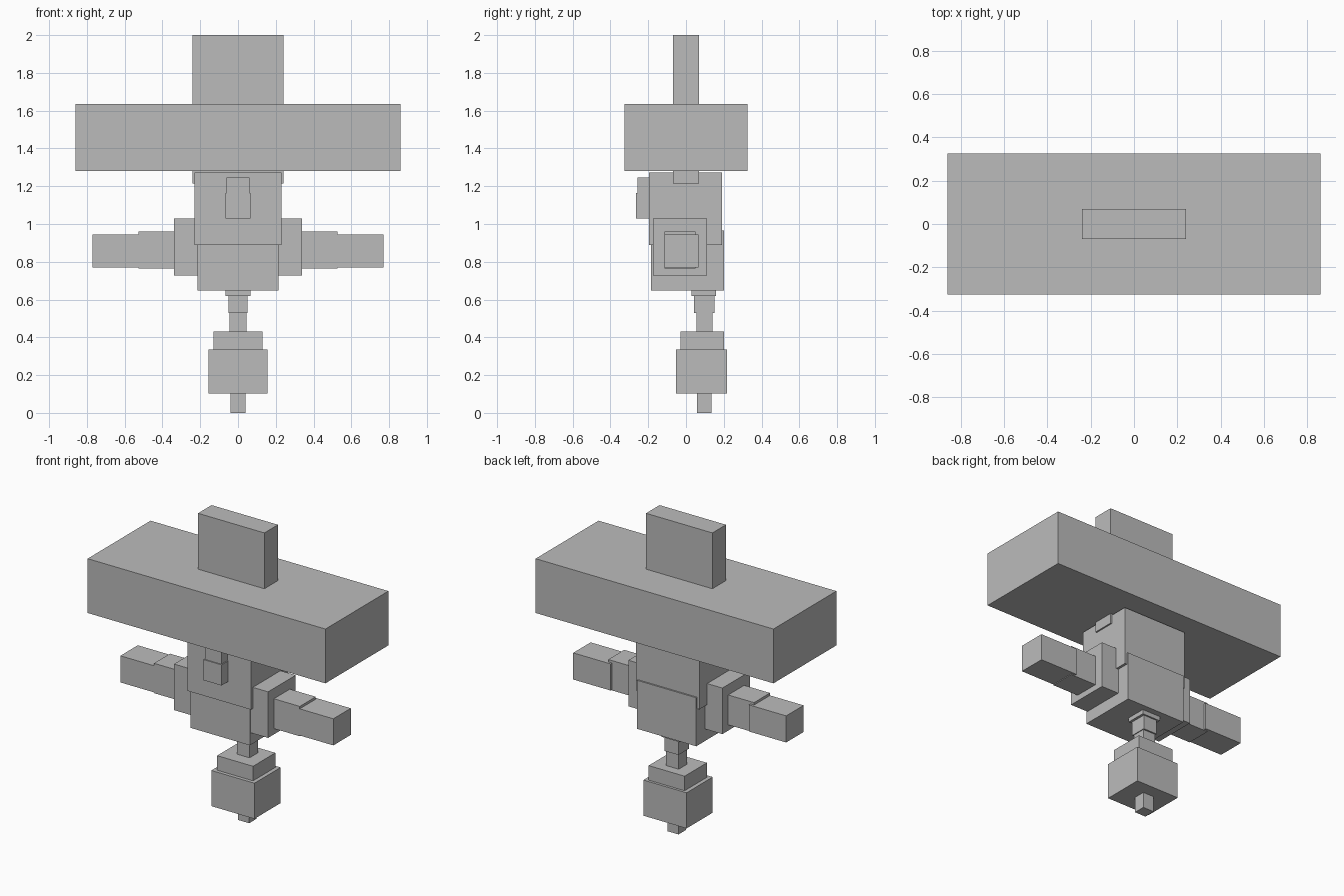
import bpy
import bmesh
from mathutils import Matrix, Vector

old = bpy.data.objects.get("Cube")
if old:
    bpy.data.objects.remove(old, do_unlink=True)

grey = bpy.data.materials.new("plain grey")
grey.use_nodes = True
colour = (0.5, 0.5, 0.5, 1)
grey.diffuse_color = colour
grey.node_tree.nodes["Principled BSDF"].inputs["Base Color"].default_value = colour


def box(name, x, y, z):
    """Flat-faced box spanning the given (low, high) ranges."""
    low, high = (Vector(corner) for corner in zip(x, y, z))
    bm = bmesh.new()
    bmesh.ops.create_cube(bm, size=1, matrix=Matrix.Translation((low + high) / 2)
                          @ Matrix.Diagonal((*(high - low), 1)))
    mesh = bpy.data.meshes.new(name)
    bm.to_mesh(mesh)
    bm.free()
    mesh.materials.append(grey)
    obj = bpy.data.objects.new(name, mesh)
    bpy.context.collection.objects.link(obj)
    return obj


def centred(name, half_width, y, z):
    return box(name, (-half_width, half_width), y, z)


def pair(name, x, y, z):
    """Matching boxes on the left (+x) and right (-x)."""
    box("left_" + name, x, y, z)
    box("right_" + name, (-x[1], -x[0]), y, z)


# Hat: wide brim with a thin upright plate passing through it
centred("hat_brim", 0.86, (-0.325, 0.325), (1.28, 1.635))
centred("hat_plate", 0.24, (-0.07, 0.07), (1.215, 2.0))

# Head with a two-step nose
centred("head", 0.23, (-0.195, 0.19), (0.89, 1.272))
centred("nose_bridge", 0.06, (-0.257, -0.15), (1.1, 1.245))
centred("nose_tip", 0.066, (-0.264, -0.15), (1.03, 1.165))

# Torso and arms
centred("torso", 0.214, (-0.184, 0.2), (0.648, 0.965))
pair("shoulder", (0.15, 0.34), (-0.175, 0.11), (0.727, 1.028))
pair("upper_arm", (0.3, 0.527), (-0.115, 0.05), (0.765, 0.96))
pair("forearm", (0.5, 0.77), (-0.115, 0.065), (0.77, 0.944))

# Stem and weight hanging below the torso
centred("stem_collar", 0.066, (0.03, 0.16), (0.62, 0.66))
centred("upper_stem", 0.05, (0.043, 0.15), (0.528, 0.63))
centred("lower_stem", 0.045, (0.055, 0.14), (0.42, 0.54))
centred("weight_cap", 0.13, (-0.03, 0.2), (0.32, 0.43))
centred("weight", 0.156, (-0.053, 0.217), (0.102, 0.335))
centred("foot_peg", 0.04, (0.058, 0.134), (0, 0.12))
